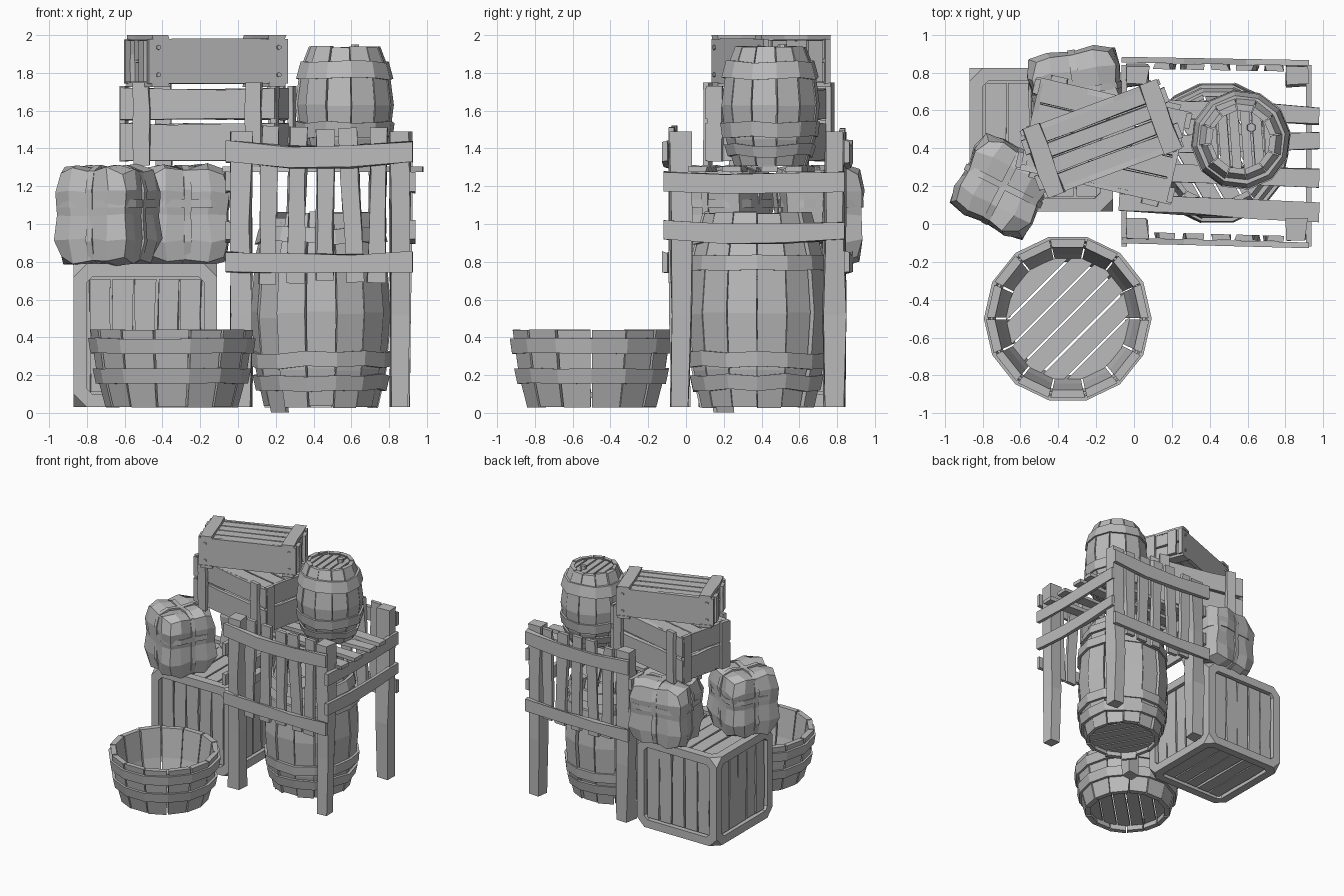
import bpy, bmesh, math, random
from mathutils import Matrix, Vector

random.seed(4)
old = bpy.data.objects.get("Cube")
if old:
    bpy.data.objects.remove(old, do_unlink=True)

grey = bpy.data.materials.new("plain_grey")
grey.use_nodes = True
COLOUR = (0.5, 0.5, 0.5, 1)
grey.diffuse_color = COLOUR
grey.node_tree.nodes["Principled BSDF"].inputs["Base Color"].default_value = COLOUR


def finish(name, bm):
    bmesh.ops.recalc_face_normals(bm, faces=bm.faces)
    mesh = bpy.data.meshes.new(name)
    bm.to_mesh(mesh)
    bm.free()
    mesh.materials.append(grey)
    obj = bpy.data.objects.new(name, mesh)
    bpy.context.collection.objects.link(obj)


def place(x, y, z, deg=0):
    return Matrix.Translation((x, y, z)) @ Matrix.Rotation(math.radians(deg), 4, 'Z')


def board(bm, m, size, loc, wobble=0.006, sag=0, tilt=0):
    """Rough plank, cut along its longest side and nudged out of true."""
    tmp = bmesh.new()
    bmesh.ops.create_cube(tmp, size=1)
    axis = max(range(3), key=lambda i: size[i])
    along = [e for e in tmp.edges if abs(e.verts[0].co[axis] - e.verts[1].co[axis]) > .5]
    bmesh.ops.subdivide_edges(tmp, edges=along, cuts=2, use_grid_fill=True)
    spin = Matrix.Rotation(math.radians(tilt), 4, 'Y')
    for v in tmp.verts:
        middle = abs(v.co[axis]) < .4
        v.co = Vector(a * b for a, b in zip(v.co, size))
        for i in range(3):
            if i != axis and size[i] > .04:
                v.co[i] += random.uniform(-wobble, wobble)
        if middle:
            v.co.z -= sag
        v.co = m @ (spin @ v.co + Vector(loc))
    add_mesh(bm, tmp)


def add_mesh(bm, tmp):
    mesh = bpy.data.meshes.new("temp")
    tmp.to_mesh(mesh)
    tmp.free()
    bm.from_mesh(mesh)
    bpy.data.meshes.remove(mesh)


def skin(bm, rings, closed):
    """Join equal vertex rings into a tube, looped or capped."""
    rows = [[bm.verts.new(p) for p in ring] for ring in rings]
    n = len(rows[0])
    for i in range(len(rows) if closed else len(rows) - 1):
        a, b = rows[i], rows[(i + 1) % len(rows)]
        for j in range(n):
            bm.faces.new((a[j], a[(j + 1) % n], b[(j + 1) % n], b[j]))
    if not closed:
        bm.faces.new(rows[0])
        bm.faces.new(rows[-1])


def band(bm, m, path, z0, z1, s0=1, s1=1, thick=.03, wobble=0):
    rings = []
    for x, y in path:
        d = random.uniform(-wobble, wobble)
        rings.append([m @ Vector((x * s, y * s, z + d)) for s, z in
                      ((s0 - thick, z0), (s0 + thick, z0), (s1 + thick, z1), (s1 - thick, z1))])
    skin(bm, rings, True)


def lid(bm, m, radius, z, count, deg, thick=.03):
    """Round end made of parallel boards."""
    spin = m @ Matrix.Rotation(math.radians(deg), 4, 'Z')
    step = 2 * radius / count
    for i in range(count):
        lo = -radius + i * step + .006
        us = [lo, lo + step / 2, lo + step - .012]
        half = [math.sqrt(max(radius ** 2 - u * u, .0009)) for u in us]
        edge = list(zip(us, half)) + [(u, -h) for u, h in reversed(list(zip(us, half)))]
        skin(bm, [[spin @ Vector((u, v, z + h)) for u, v in edge] for h in (0, thick)], False)


def radius_at(profile, z):
    for (za, ra), (zb, rb) in zip(profile, profile[1:]):
        if z <= zb:
            return ra + (rb - ra) * (z - za) / (zb - za)


def cask(name, m, profile, n, bands, thick, ends, deg, rough=.008, slipped=None):
    staves, hoops, heads = bmesh.new(), bmesh.new(), bmesh.new()
    step = 2 * math.pi / n
    for i in range(n):
        gap = random.uniform(.01, .04) * step
        a0, a1 = i * step + gap, (i + 1) * step - gap
        push, slip = random.uniform(-rough, rough), random.uniform(-rough, rough) * .6
        if i == slipped:
            slip = -.028
        rings = []
        for z, r in profile:
            corners = ((r + push, a0), (r + push, a1), (r - thick, a1), (r - thick, a0))
            rings.append([m @ Vector((q * math.cos(a), q * math.sin(a), z + slip)) for q, a in corners])
        skin(staves, rings, False)
    circle = [(math.cos(i * step), math.sin(i * step)) for i in range(n)]
    for z0, z1 in bands:
        band(hoops, m, circle, z0, z1, radius_at(profile, z0) + .008,
             radius_at(profile, z1) + .008, .012, rough)
    for z in ends:
        lid(heads, m, radius_at(profile, z) - thick * .8, z, 6, deg)
    finish(name + "_staves", staves)
    finish(name + "_hoops", hoops)
    finish(name + "_ends", heads)


# Open tub and the two barrels
cask("tub", place(-.35, -.5, .03), [(0, .35), (.17, .395), (.41, .43)], 14,
     [(.125, .205), (.285, .365)], .045, [.05], -45, .004)
cask("large_barrel", place(.44, .375, .03),
     [(0, .305), (.2, .35), (.5, .375), (.8, .35), (1.03, .29)], 14,
     [(.09, .17), (.21, .29), (.72, .8), (.87, .95)], .035, [.04, .95], 30, .01, 8)
cask("small_barrel", place(.565, .445, 1.31, 8),
     [(0, .19), (.14, .235), (.32, .258), (.5, .235), (.63, .185)], 12,
     [(.05, .11), (.15, .23), (.46, .55)], .03, [.02, .58], -4)
bung = bmesh.new()
bmesh.ops.create_cone(bung, cap_ends=True, segments=6, radius1=.026, radius2=.024, depth=.04,
                      matrix=place(.62, .51, 1.93))
finish("small_barrel_bung", bung)

# Stand: posts, fences, side rails and deck
HOME = Matrix()
posts, rails, slats, deck = (bmesh.new() for _ in range(4))
for x, y in ((.015, -.03), (.855, -.03), (.86, .785), (.02, .785)):
    board(posts, HOME, (.105, .105, 1.46), (x, y, .76), .012)
for y, inner, deg in ((-.1, .032, -1.5), (.86, -.032, -1)):
    m = place(.43, y, 0, deg)
    board(rails, m, (.99, .03, .11), (0, 0, 1.385), .008, .03)
    board(rails, m, (.99, .03, .1), (0, 0, .8), .008, .01)
    for x in (-.27, -.12, .03, .17, .31):
        board(slats, m, (.09, .03, .8 + random.uniform(-.04, .04)), (x, inner, 1.1), .008,
              tilt=random.uniform(-3, 3))
for x in (-.052, .924):
    board(rails, HOME, (.03, .96, .1), (x, .36, 1.225), .006, .01)
    board(rails, HOME, (.03, .96, .1), (x, .36, .965), .006, .015)
for y, deg in ((.09, -3), (.26, -2), (.43, 1), (.6, -3)):
    board(deck, place(.45, y, 1.29, deg), (1.06, .095, .03), (0, 0, 0), .008)
for name, bm in (("posts", posts), ("rails", rails), ("slats", slats), ("deck", deck)):
    finish("stand_" + name, bm)

# Large crate: frame with cut corners and recessed boards
frame, panels = bmesh.new(), bmesh.new()
SIDE = .76
m = place(-.49, .445, .03 + SIDE / 2)
bmesh.ops.create_cube(frame, size=SIDE)
bmesh.ops.bevel(frame, geom=frame.verts[:], offset=.07, segments=1, affect='VERTICES')
bmesh.ops.recalc_face_normals(frame, faces=frame.faces)
sides = [f for f in frame.faces if f.calc_area() > .2]
bmesh.ops.inset_individual(frame, faces=sides, thickness=.075, depth=0)
bmesh.ops.inset_individual(frame, faces=sides, thickness=.001, depth=-.04)
frame.transform(m)
finish("large_crate_frame", frame)
INNER = SIDE - .16
turns = [Matrix.Rotation(math.pi / 2 * k, 4, 'Z') for k in range(4)]
turns += [Matrix.Rotation(math.pi / 2 * k, 4, 'X') for k in (1, -1)]
for turn in turns:
    for i in range(5):
        board(panels, m @ turn, (INNER / 5 - .012, .02, INNER),
              ((i - 2) * INNER / 5, SIDE / 2 - .03 + random.uniform(-.004, .004), 0), .006)
finish("large_crate_boards", panels)

# Middle crate: two rows of boards with upright battens
m = place(-.16, .44, 0, -13)
boards, battens = bmesh.new(), bmesh.new()
for s in (-1, 1):
    for z, h in ((1.435, .19), (1.635, .16)):
        board(boards, m, (.84, .03, h), (0, s * .235, z), .008)
        board(boards, m, (.03, .44, h), (s * .385, 0, z), .008)
    for x in (-.3, .31):
        board(battens, m, (.085, .03, .44), (x, s * .262, 1.53), .006)
    board(battens, m, (.03, .08, .4), (s * .41, .2, 1.53), .004)
    board(battens, m, (.03, .08, .4), (s * .41, -.2, 1.53), .004)
for i in range(4):
    y = (i - 1.5) * .118
    board(boards, m, (.8, .108, .025), (0, y, 1.7), .005)
    board(boards, m, (.8, .108, .025), (0, y, 1.345), .005)
finish("middle_crate_boards", boards)
finish("middle_crate_battens", battens)

# Top crate: solid long sides, slatted top and bottom, bolts
m = place(-.17, .45, 0, 20.5)
boards, battens, bolts = bmesh.new(), bmesh.new(), bmesh.new()
for s in (-1, 1):
    board(boards, m, (.785, .03, .235), (0, s * .175, 1.862), .003)
    for z in (1.805, 1.92):
        board(boards, m, (.03, .32, .1), (s * .365, 0, z), .005)
    board(battens, m, (.025, .08, .22), (s * .392, .1, 1.862), .004)
    board(battens, m, (.025, .08, .22), (s * .392, -.1, 1.862), .004)
    for z in (1.988, 1.738):
        board(battens, m, (.095, .39, .024), (s * .33, 0, z), .006)
    for x in (-.34, .34):
        for z in (1.79, 1.935):
            spot = m @ Matrix.Translation((x, s * .193, z)) @ Matrix.Rotation(math.pi / 2, 4, 'X')
            bmesh.ops.create_cone(bolts, cap_ends=True, segments=6, radius1=.013,
                                  radius2=.013, depth=.014, matrix=spot)
for i in range(4):
    for z in (1.962, 1.762):
        board(boards, m, (.76, .076, .022), (0, (i - 1.5) * .086, z), .004)
for name, bm in (("boards", boards), ("battens", battens), ("bolts", bolts)):
    finish("top_crate_" + name, bm)

# Tied sacks: padded blocks pinched by crossed straps
LOOP = [(0, .47), (.25, .49), (.43, .43), (.49, .25)]
LOOP = [(x * c + y * s, y * c - x * s) for c, s in ((1, 0), (0, 1), (-1, 0), (0, -1)) for x, y in LOOP]


def sack(name, m, size):
    body, straps = bmesh.new(), bmesh.new()
    m = m @ Matrix.Diagonal((*size, 1))
    bmesh.ops.create_cube(body, size=1)
    bmesh.ops.subdivide_edges(body, edges=body.edges[:], cuts=3, use_grid_fill=True)
    for v in body.verts:
        outer = sum(abs(c) > .49 for c in v.co)
        pinch = any(abs(c) < .01 for c in v.co)
        v.co *= (1, 1, .92, .8)[outer] * (.95 if pinch else 1.02)
        v.co += Vector(random.uniform(-.018, .018) for _ in range(3))
        v.co = m @ v.co
    finish(name + "_body", body)
    for axis, lift in (('X', 0), ('Y', 0), ('Z', .12)):
        turn = Matrix() if axis == 'Z' else Matrix.Rotation(math.pi / 2, 4, axis)
        band(straps, m @ turn, LOOP, lift - .04, lift + .04, thick=.03)
    finish(name + "_straps", straps)


sack("front_sack", place(-.69, .2, 1.045, -27), (.45, .44, .53))
sack("back_sack", place(-.3, .7, 1.045, 9), (.48, .44, .53))
